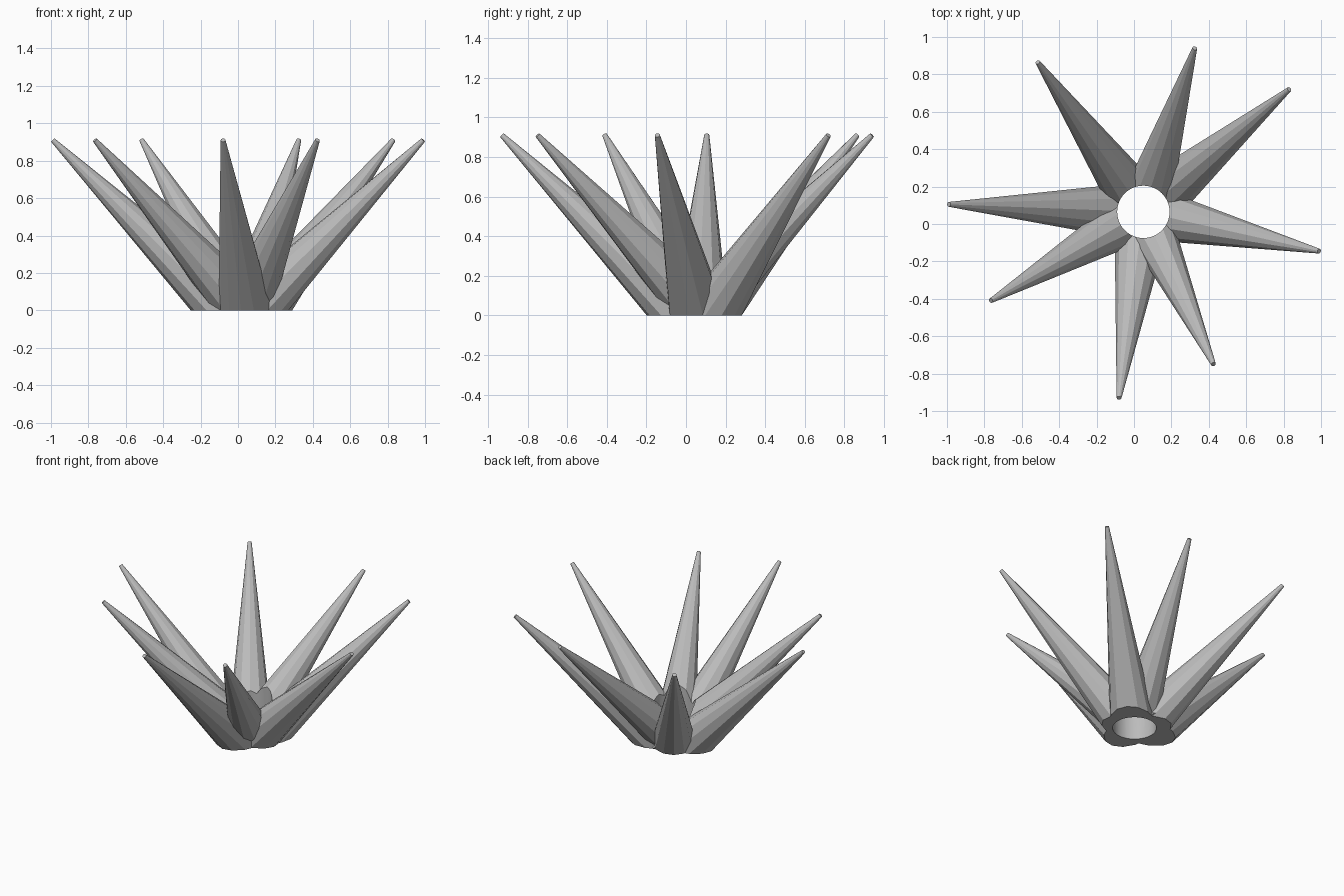
import bpy
import bmesh
from math import cos, sin, radians
from mathutils import Vector, Matrix

if "Cube" in bpy.data.objects:
    bpy.data.objects.remove(bpy.data.objects["Cube"], do_unlink=True)

CENTRE = Vector((0.05, 0.065, 0))
TIP_Z = 0.915
TIP_R = 0.013
GROUND_R = 0.145
BURIED = 0.1

# tip positions of the eight spikes, seen from above
TIPS = [(-0.515, 0.865), (0.325, 0.94), (0.83, 0.72), (0.99, -0.145),
        (0.425, -0.75), (-0.08, -0.93), (-0.765, -0.41), (-0.99, 0.105)]

grey = bpy.data.materials.new("stone_grey")
grey.use_nodes = True
colour = (0.5, 0.5, 0.5, 1)
grey.diffuse_color = colour
grey.node_tree.nodes["Principled BSDF"].inputs["Base Color"].default_value = colour


def make_object(name, bm):
    mesh = bpy.data.meshes.new(name)
    bm.to_mesh(mesh)
    bm.free()
    obj = bpy.data.objects.new(name, mesh)
    bpy.context.collection.objects.link(obj)
    mesh.materials.append(grey)
    return obj


def add_cone(bm, start, end, r1, r2, sides):
    axis = end - start
    turn = axis.to_track_quat('Z', 'Y').to_matrix().to_4x4()
    place = Matrix.Translation((start + end) / 2) @ turn
    bmesh.ops.create_cone(bm, cap_ends=True, segments=sides, radius1=r1,
                          radius2=r2, depth=axis.length, matrix=place)


# leaning spikes, each running down to just below the ground
bm = bmesh.new()
for x, y in TIPS:
    tip = Vector((x, y, TIP_Z - 0.005))
    outward = Vector((x, y, 0)) - CENTRE
    reach = outward.length
    root = CENTRE + outward.normalized() * (reach - 0.925)
    axis = tip - root
    grow = (GROUND_R - TIP_R) / axis.length
    start = root - axis.normalized() * BURIED
    add_cone(bm, start, tip, GROUND_R + grow * BURIED, TIP_R, 12)
cluster = make_object("spike_cluster", bm)

# round socket through the middle
bm = bmesh.new()
add_cone(bm, CENTRE - Vector((0, 0, 1)), CENTRE + Vector((0, 0, 1)), 0.14, 0.14, 48)
socket = make_object("socket_cutter", bm)

# block that trims the base flat
bm = bmesh.new()
bmesh.ops.create_cube(bm, size=2, matrix=Matrix.Translation((0, 0, -1)))
ground = make_object("base_cutter", bm)

for cutter in (socket, ground):
    cutter.hide_render = True
    cutter.hide_set(True)
    cut = cluster.modifiers.new(cutter.name, 'BOOLEAN')
    cut.operation = 'DIFFERENCE'
    cut.solver = 'EXACT'
    cut.use_self = True
    cut.object = cutter

# bake the cuts and remove the helpers
bpy.context.view_layer.update()
graph = bpy.context.evaluated_depsgraph_get()
baked = bpy.data.meshes.new_from_object(cluster.evaluated_get(graph))
cluster.modifiers.clear()
cluster.data = baked
for cutter in (socket, ground):
    bpy.data.objects.remove(cutter, do_unlink=True)

# smooth the round socket wall, keep the spikes faceted
for face in cluster.data.polygons:
    mid = face.center - CENTRE
    face.use_smooth = abs(face.normal.z) < 0.01 and mid.xy.length < 0.145
